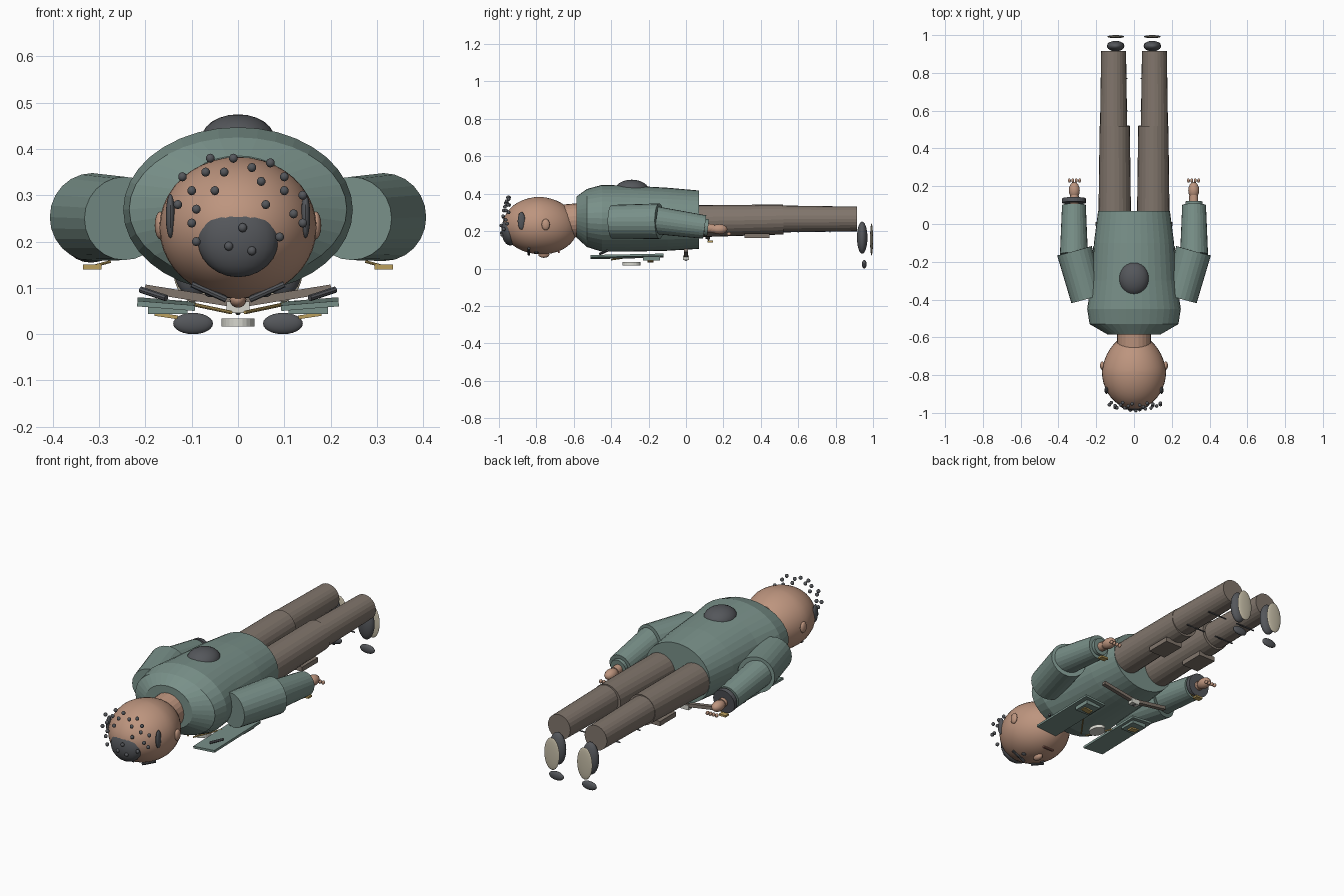
import bpy, bmesh, math
from mathutils import Vector

cube = bpy.data.objects.get("Cube")
if cube:
    bpy.data.objects.remove(cube, do_unlink=True)


def material(name, rgb):
    m = bpy.data.materials.new(name)
    m.use_nodes = True
    m.diffuse_color = (*rgb, 1)
    m.node_tree.nodes["Principled BSDF"].inputs["Base Color"].default_value = (*rgb, 1)
    return m


TEAL = material("jacket teal", (0.19, 0.28, 0.25))
SKIN = material("skin", (0.51, 0.3, 0.21))
BROWN = material("trouser taupe", (0.22, 0.18, 0.15))
DARK = material("charcoal", (0.09, 0.095, 0.105))
CREAM = material("sole cream", (0.55, 0.5, 0.38))
GOLD = material("gold", (0.5, 0.35, 0.11))
WHITE = material("shirt white", (0.68, 0.68, 0.62))
LIP = material("lip brown", (0.3, 0.13, 0.1))


def finish(name, mat, smooth=False):
    ob = bpy.context.object
    ob.name = name
    ob.data.materials.append(mat)
    if smooth:
        bpy.ops.object.shade_smooth_by_angle(angle=math.radians(40))
    return ob


def ball(name, mat, loc, size, segs=24):
    bpy.ops.mesh.primitive_uv_sphere_add(segments=segs, ring_count=segs // 2, location=loc)
    bpy.context.object.scale = size
    bpy.ops.object.transform_apply(location=False, rotation=False)
    return finish(name, mat, True)


def rod(name, mat, a, b, r1, r2=None, segs=24):
    a, b = Vector(a), Vector(b)
    bpy.ops.mesh.primitive_cone_add(vertices=segs, radius1=r1, radius2=r1 if r2 is None else r2,
                                    depth=(b - a).length, location=(a + b) / 2)
    bpy.context.object.rotation_euler = (b - a).to_track_quat('Z', 'Y').to_euler()
    return finish(name, mat)


def box(name, mat, loc, size, rot=(0, 0, 0)):
    bpy.ops.mesh.primitive_cube_add(size=1, location=loc, rotation=rot)
    bpy.context.object.scale = size
    return finish(name, mat)


def loft(name, mat, rings, segs=36):
    """Elliptical sections along y: (y, half width, bottom, top)."""
    bm = bmesh.new()
    loops = []
    for y, rx, lo, hi in rings:
        angles = [math.tau * i / segs for i in range(segs)]
        loops.append([bm.verts.new((rx * math.cos(t), y, (lo + hi) / 2 + (hi - lo) / 2 * math.sin(t)))
                      for t in angles])
    for p, q in zip(loops, loops[1:]):
        for i in range(segs):
            j = (i + 1) % segs
            bm.faces.new((p[i], p[j], q[j], q[i]))
    bm.faces.new(loops[0])
    bm.faces.new(loops[-1])
    bmesh.ops.recalc_face_normals(bm, faces=bm.faces)
    me = bpy.data.meshes.new(name)
    bm.to_mesh(me)
    bm.free()
    me.materials.append(mat)
    ob = bpy.data.objects.new(name, me)
    bpy.context.collection.objects.link(ob)
    return ob


# Torso, back patch and neck
loft("torso", TEAL, [(-0.585, 0.14, 0.165, 0.385), (-0.53, 0.235, 0.115, 0.425),
                     (-0.45, 0.248, 0.09, 0.447), (-0.3, 0.225, 0.09, 0.443),
                     (-0.1, 0.212, 0.095, 0.432), (0.07, 0.19, 0.105, 0.417)])
ball("back_patch", DARK, (0, -0.29, 0.42), (0.08, 0.09, 0.055))
rod("neck", SKIN, (0, -0.68, 0.25), (0, -0.56, 0.26), 0.09)

# Egg-shaped head, narrowing to the jaw and dropping towards the chin
head = ball("head", SKIN, (0, -0.78, 0.23), (0.17, 0.2, 0.153), 40)
for v in head.data.vertices:
    t = max(0, v.co.y / 0.2)
    v.co.x *= 1 - 0.12 * t
    v.co.z -= 0.01 * t
ball("hair_cap", DARK, (0, -0.94, 0.205), (0.088, 0.047, 0.082))

# Hair curls as (x, z)
curls = [(-.06, .38), (-.01, .38), (.07, .37), (-.07, .35), (-.03, .35), (.03, .36), (-.12, .34),
         (.05, .33), (.1, .34), (-.1, .31), (-.05, .31), (.1, .31), (.14, .3), (-.13, .28), (-.09, .27),
         (.06, .28), (.12, .26), (-.1, .24), (.14, .24), (-.09, .2), (.09, .21), (.01, .23),
         (-.02, .19), (.03, .18)]
for x, z in curls:
    r2 = x * x + (z - 0.23) ** 2
    ball("hair_curl", DARK, (x, -0.988 + 1.6 * r2, z), (0.01, 0.01, 0.01), 10)

# Face on the underside
ball("nose", SKIN, (0, -0.76, 0.075), (0.018, 0.03, 0.018), 16)
rod("mouth", LIP, (-0.03, -0.68, 0.088), (0.03, -0.68, 0.088), 0.006, segs=8)

# Paired parts
for side, s in (("left", 1), ("right", -1)):
    # Head details
    ball(side + "_ear", SKIN, (s * 0.168, -0.75, 0.235), (0.012, 0.022, 0.03), 16)
    ball(side + "_sideburn", DARK, (s * 0.146, -0.88, 0.255), (0.01, 0.02, 0.048), 16)
    rod(side + "_eyebrow", DARK, (s * 0.025, -0.84, 0.075), (s * 0.1, -0.84, 0.108), 0.007, segs=8)
    ball(side + "_eye", DARK, (s * 0.06, -0.8, 0.088), (0.012, 0.012, 0.008), 12)

    # Arm and hand
    rod(side + "_upper_arm", TEAL, (s * 0.245, -0.395, 0.25), (s * 0.315, -0.142, 0.253), 0.09, 0.095)
    rod(side + "_forearm", TEAL, (s * 0.318, -0.16, 0.258), (s * 0.318, 0.1, 0.222), 0.074, 0.063)
    rod(side + "_wrist", SKIN, (s * 0.316, 0.09, 0.22), (s * 0.316, 0.15, 0.212), 0.024)
    if s < 0:
        rod("wrist_band", DARK, (-0.318, 0.112, 0.22), (-0.318, 0.135, 0.217), 0.063)
    else:
        rod("left_cuff", TEAL, (0.318, 0.1, 0.22), (0.318, 0.118, 0.218), 0.045)
    ball(side + "_hand", SKIN, (s * 0.316, 0.178, 0.21), (0.029, 0.044, 0.027), 16)
    for i in range(4):
        ball(side + "_finger", SKIN, (s * (0.288 + 0.018 * i), 0.23, 0.185), (0.008, 0.012, 0.01), 10)
    box(side + "_cuff_button", GOLD, (s * 0.315, 0.13, 0.145), (0.04, 0.03, 0.01))
    rod(side + "_cuff_trim", GOLD, (s * 0.33, 0.12, 0.142), (s * 0.275, 0.12, 0.157), 0.003, segs=8)

    # Leg, pocket and trouser creases
    rod(side + "_thigh", BROWN, (s * 0.102, 0.05, 0.253), (s * 0.102, 0.52, 0.262), 0.086, 0.08)
    rod(side + "_calf", BROWN, (s * 0.108, 0.5, 0.265), (s * 0.108, 0.915, 0.265), 0.072, 0.066)
    box(side + "_thigh_pocket", BROWN, (s * 0.11, 0.38, 0.175), (0.1, 0.135, 0.025))
    for y in (0.6, 0.77):
        rod(side + "_trouser_crease", DARK, (s * 0.035, y, 0.196), (s * 0.15, y, 0.196), 0.004, segs=6)

    # Shoe, sole and toe cap
    ball(side + "_shoe", DARK, (s * 0.097, 0.942, 0.165), (0.046, 0.028, 0.086))
    ball(side + "_sole", CREAM, (s * 0.097, 0.992, 0.155), (0.045, 0.008, 0.086))
    ball(side + "_toe", DARK, (s * 0.097, 0.953, 0.023), (0.043, 0.013, 0.023))

    # Jacket front panel, pocket and trims
    box(side + "_jacket_panel", TEAL, (s * 0.155, -0.315, 0.065), (0.125, 0.39, 0.012), (0.02, s * -0.08, 0))
    box(side + "_chest_pocket", TEAL, (s * 0.152, -0.185, 0.058), (0.085, 0.09, 0.028))
    box(side + "_pocket_trim", GOLD, (s * 0.155, -0.19, 0.04), (0.05, 0.03, 0.008), (0, s * -0.15, 0))
    rod(side + "_lapel", DARK, (s * 0.155, -0.46, 0.078), (s * 0.21, -0.42, 0.096), 0.007, segs=8)
    rod(side + "_chain", GOLD, (s * 0.015, -0.4, 0.047), (s * 0.1, -0.28, 0.065), 0.004, segs=8)

    # Belt half
    box(side + "_belt", BROWN, (s * 0.1, 0, 0.082), (0.205, 0.022, 0.018), (0, s * -0.16, 0))

# Buckle and shirt front
box("belt_buckle", WHITE, (0, 0, 0.058), (0.05, 0.03, 0.025))
ball("buckle_pin", DARK, (0, 0, 0.046), (0.006, 0.01, 0.005), 10)
rod("shirt_front", WHITE, (0, -0.292, 0.017), (0, -0.292, 0.034), 0.04)
bpy.context.object.scale = (0.9, 1.2, 1)
